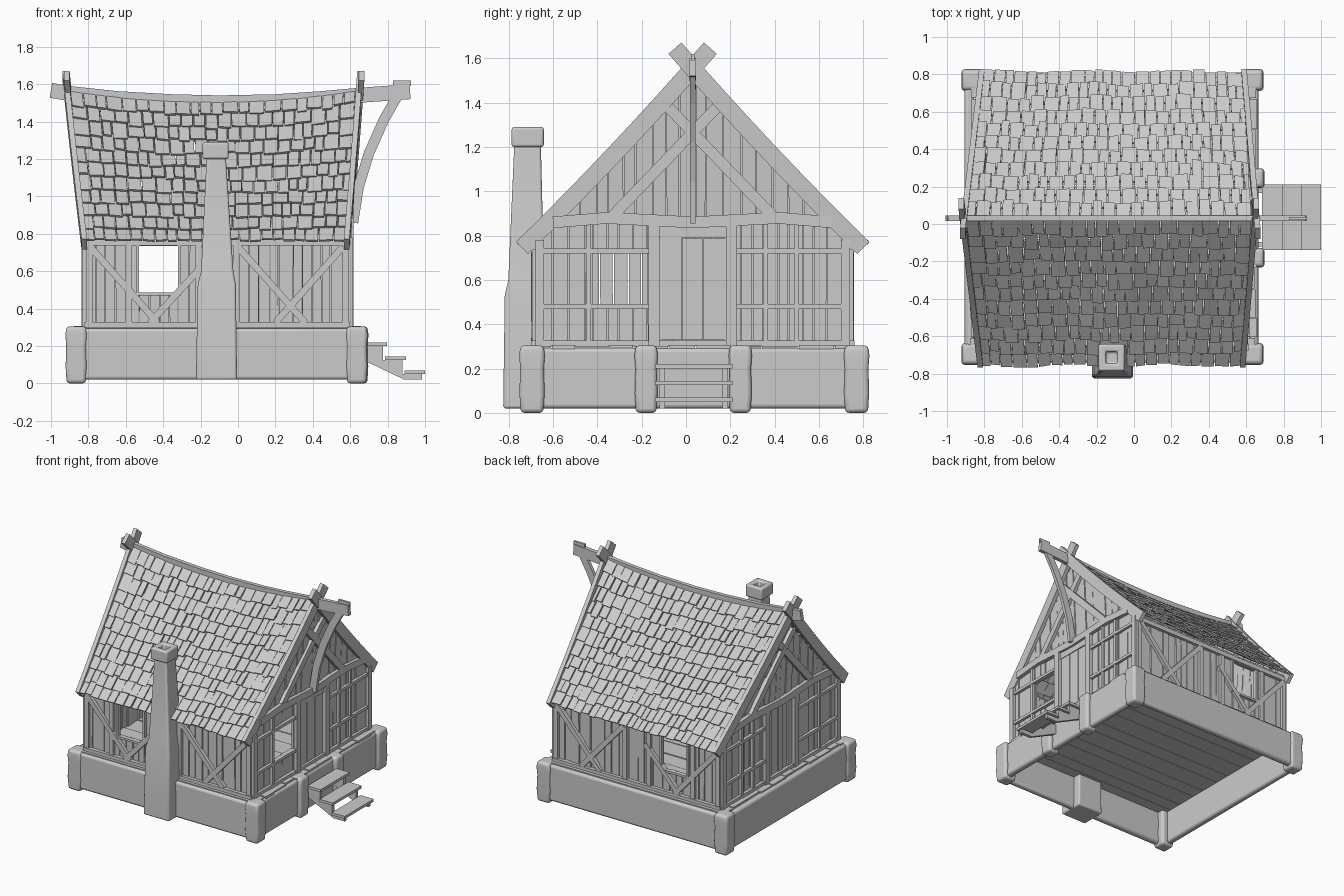
import bpy, bmesh, math, random
from mathutils import Vector as V

random.seed(4)
old = bpy.data.objects.get("Cube")
if old:
    bpy.data.objects.remove(old)

grey = bpy.data.materials.new("plain grey")
grey.use_nodes = True
grey.diffuse_color = (0.6, 0.6, 0.6, 1)
grey.node_tree.nodes["Principled BSDF"].inputs["Base Color"].default_value = (0.6, 0.6, 0.6, 1)

YC = 0.03            # ridge line
XC = -0.11           # middle of the house
GROUND = 0.3         # floor level
rnd = random.uniform


def finish(name, bm, bevel=0):
    bmesh.ops.recalc_face_normals(bm, faces=bm.faces)
    mesh = bpy.data.meshes.new(name)
    bm.to_mesh(mesh)
    bm.free()
    mesh.materials.append(grey)
    ob = bpy.data.objects.new(name, mesh)
    bpy.context.collection.objects.link(ob)
    if bevel:
        mod = ob.modifiers.new("soft edges", "BEVEL")
        mod.width, mod.segments = bevel, 3
        bpy.ops.object.select_all(action="DESELECT")
        ob.select_set(True)
        bpy.context.view_layer.objects.active = ob
        bpy.ops.object.shade_smooth_by_angle(angle=math.radians(40))
    return ob


def loft(bm, rings):
    rows = [[bm.verts.new(p) for p in r] for r in rings]
    n = len(rows[0])
    for a, b in zip(rows, rows[1:]):
        for i in range(n):
            j = (i + 1) % n
            bm.faces.new((a[i], a[j], b[j], b[i]))
    bm.faces.new(rows[0][::-1])
    bm.faces.new(rows[-1])


def prism(bm, pts, off):
    loft(bm, [[V(p) for p in pts], [V(p) + V(off) for p in pts]])


def box(bm, x0, x1, y0, y1, z0, z1):
    prism(bm, [(x0, y0, z0), (x1, y0, z0), (x1, y1, z0), (x0, y1, z0)], (0, 0, z1 - z0))


def sweep(bm, path, width, depth, axis):
    """Rectangular beam along a path; depth lies along axis."""
    path, axis = [V(p) for p in path], V(axis)
    rings = []
    for i, p in enumerate(path):
        t = path[min(i + 1, len(path) - 1)] - path[max(i - 1, 0)]
        side = t.cross(axis).normalized() * width / 2
        d = axis * depth / 2
        rings.append([p + side + d, p - side + d, p - side - d, p + side - d])
    loft(bm, rings)


def rect(x0, x1, y0, y1, z):
    return [V((x0, y0, z)), V((x1, y0, z)), V((x1, y1, z)), V((x0, y1, z))]


def slope(d):
    return -1.13 * d + 0.1 * d * d


# Stone foundation, corner stones and floor
bm = bmesh.new()
box(bm, -0.905, 0.665, -0.74, -0.69, 0.02, 0.295)
box(bm, -0.905, 0.665, 0.76, 0.81, 0.02, 0.295)
box(bm, -0.905, -0.855, -0.72, 0.79, 0.02, 0.293)
box(bm, 0.615, 0.665, -0.72, 0.79, 0.02, 0.293)
finish("foundation_walls", bm, 0.018)

bm = bmesh.new()
stones = [(x, y, 0.055) for x in (-0.865, 0.635) for y in (-0.695, 0.77)]
stones += [(0.645, -0.18, 0.05), (0.645, 0.245, 0.05)]
for x, y, r in stones:
    loft(bm, [rect(x - r * k, x + r * k, y - r * k, y + r * k, z)
              for z, k in ((0, 0.93), (0.09, 1.03), (0.2, 0.97), (0.26, 1.05), (0.305, 0.95))])
finish("foundation_stones", bm, 0.018)

bm = bmesh.new()
y = -0.72
while y < 0.78:
    w = min(rnd(0.1, 0.17), 0.79 - y)
    box(bm, -0.88 + rnd(0, 0.02), 0.64 + rnd(0, 0.02), y, y + w - 0.005, 0.275, GROUND + rnd(0, 0.008))
    y += w
finish("floor_boards", bm)

# Entrance steps
bm = bmesh.new()
for i in range(3):
    x, z = 0.685 + 0.102 * i, 0.22 - 0.075 * i
    box(bm, x, x + 0.111, -0.14, 0.21, z - 0.02, z)
for y in (-0.12, 0.165):
    prism(bm, [(0.66, y, 0.2), (0.775, y, 0.2), (0.775, y, 0.125), (0.88, y, 0.125), (0.88, y, 0.05),
               (0.985, y, 0.05), (0.985, y, 0.02), (0.89, y, 0.02), (0.66, y, 0.13)], (0, 0.025, 0))
finish("entrance_steps", bm)

# Chimney with a hollow cap
bm = bmesh.new()
loft(bm, [rect(-0.225, -0.005, -0.825, -0.63, 0.02), rect(-0.215, -0.012, -0.818, -0.63, 0.53),
          rect(-0.197, -0.025, -0.802, -0.64, 0.6), rect(-0.168, -0.065, -0.775, -0.655, 1.21)])
loft(bm, [rect(-0.19, -0.05, -0.787, -0.642, 1.2), rect(-0.19, -0.05, -0.787, -0.642, 1.29),
          rect(-0.15, -0.09, -0.747, -0.682, 1.29), rect(-0.15, -0.09, -0.747, -0.682, 1.22)])
finish("chimney", bm, 0.012)


def planks(bm, a0, a1, place, z0, top, inward, holes=()):
    """Vertical boards of uneven width; boards are split around openings."""
    a = a0
    while a < a1 - 0.001:
        b = a + rnd(0.045, 0.085)
        for h in holes:
            for edge in h[:2]:
                if a + 0.001 < edge < b + 0.015:
                    b = edge
        if b > a1 - 0.025:
            b = a1
        spans = [(z0, None)]
        for h0, h1, low, high in holes:
            if h0 < (a + b) / 2 < h1:
                spans = [(z0, low), (high, None)]
        out = V(inward) * -rnd(0, 0.008)
        g, lean = 0.0025, rnd(-0.002, 0.002)
        for lo, hi in spans:
            ta, tb = (hi, hi) if hi else (top(a), top(b))
            if min(ta, tb) > lo + 0.01:
                quad = [place(a + g, lo), place(b - g, lo), place(b - g + lean, tb), place(a + g + lean, ta)]
                prism(bm, [V(p) + out for p in quad], V(inward) * 0.016)
        a = b


# Long walls: boards, posts, plates, braces and a window each
WIN = (-0.53, -0.32, 0.485, 0.735)
boards, frame = bmesh.new(), bmesh.new()
for y, s in ((-0.67, -1), (0.73, 1)):
    planks(boards, -0.81, 0.59, lambda a, z: (a, y, z), GROUND, lambda a: 0.8, (0, -s, 0), [WIN])
    f = y + s * 0.008

    def beam(p, q, w=0.035, d=0.03):
        sweep(frame, [(p[0], f, p[1]), (q[0], f, q[1])], w, d, (0, 1, 0))

    for x in (-0.795, -0.585, -0.21, -0.01, 0.575):
        beam((x, GROUND), (x, 0.77), 0.034, 0.034)
    beam((-0.82, 0.755), (0.6, 0.755), 0.035, 0.04)
    beam((-0.82, 0.315), (0.6, 0.315), 0.025, 0.045)
    for p, q in (((-0.79, 0.73), (-0.43, 0.325)), ((-0.18, 0.64), (-0.47, 0.325)),
                 ((0.0, 0.73), (0.36, 0.325)), ((0.56, 0.73), (0.2, 0.325))):
        beam(p, q, 0.036, 0.042)
    x0, x1, z0, z1 = WIN
    for x in (x0 - 0.008, x1 + 0.008):
        beam((x, z0 - 0.015), (x, z1 + 0.015), 0.016)
    beam((x0, z0 - 0.008), (x1, z0 - 0.008), 0.016)


# Gable walls; the entrance end has a door and a window
def roof_under(y):
    return 1.52 + slope(abs(y - YC))


for s in (1, -1):
    x = XC + s * 0.695
    window = (-0.42, -0.175, 0.49, 0.72)
    holes = [window, (-0.11, 0.17, GROUND, 0.8)] if s > 0 else []
    planks(boards, -0.67, 0.73, lambda a, z: (x, a, z), GROUND,
           lambda a: min(0.87, roof_under(a)), (-s, 0, 0), holes)
    lean = lambda a, z: (x + s * 0.05 * (z - 0.86), a, z)
    planks(boards, -0.56, 0.62, lean, 0.86, roof_under, (-s, 0, 0))

    def gbeam(pts, w=0.04, d=0.035):
        sweep(frame, [(x + s * (0.01 + 0.05 * max(0, z - 0.86)), a, z) for a, z in pts], w, d, (1, 0, 0))

    gbeam([(-0.6, 0.86), (-0.36, 0.88), (YC, 0.86), (0.42, 0.88), (0.66, 0.86)], 0.052, 0.045)
    for a in (-0.66, 0.72):
        gbeam([(a, GROUND), (a, 0.78)], 0.04)
    for a in (-0.145, 0.205):
        gbeam([(a, GROUND), (a, 0.87)], 0.05, 0.045)
    for a in (-0.44, 0.36, 0.5):
        gbeam([(a, GROUND), (a, 0.86)], 0.022, 0.024)
    for z in (0.48, 0.73):
        gbeam([(-0.66, z), (-0.16, z)], 0.022, 0.03)
        gbeam([(0.22, z), (0.72, z)], 0.022, 0.03)
    gbeam([(-0.66, 0.315), (0.72, 0.315)], 0.025, 0.03)
    gbeam([(-0.33, 0.89), (0.14, 1.38)], 0.05, 0.036)
    gbeam([(0.39, 0.89), (-0.08, 1.38)], 0.05, 0.044)
finish("wall_boards", boards)
finish("timber_frame", frame)

# Door of three boards
bm = bmesh.new()
for i in range(3):
    y = -0.115 + i * 0.097
    box(bm, 0.565, 0.59 + rnd(0, 0.006), y, y + 0.094, 0.33, 0.785 + rnd(-0.01, 0.01))
box(bm, 0.57, 0.6, -0.13, 0.19, 0.79, 0.85)
finish("door", bm)


# Sagging shingle roof
def roof_point(u, s, side):
    d = 0.77 * s
    x = -0.9 + 0.085 * s + u * (1.53 - 0.13 * s)
    sag = 0.06 * (1 - s) * (1 - (2 * u - 1) ** 2)
    wave = 0.006 * math.sin(u * 17 + side) * s
    return V((x, YC + side * (d + wave), 1.575 + slope(d) - sag))


bm = bmesh.new()
ROWS = 11
for side in (-1, 1):
    normal = V((0, side * 0.72, 0.69))
    for row in range(ROWS):
        u = 0
        while u < 1:
            v = u + rnd(0.032, 0.058)
            if v > 0.98:
                v = 1
            s0 = max(0, (row - 0.15) / ROWS)
            s1 = (row + 1.12 + rnd(-0.12, 0.14)) / ROWS
            s1 = min(s1, 1.01)
            lift, tilt = rnd(0.012, 0.022), rnd(-0.004, 0.004)
            g = rnd(0.0008, 0.003)
            quad = [roof_point(u + g, s0, side), roof_point(v - g, s0, side),
                    roof_point(v - g, s1, side) + normal * (lift + tilt),
                    roof_point(u + g, s1, side) + normal * (lift - tilt)]
            prism(bm, quad, normal * -0.013)
            u = v
finish("roof_shingles", bm)

# Barge boards crossing above the ridge
bm = bmesh.new()
for end in (-1, 1):
    for side in (-1, 1):
        path = []
        for i in range(9):
            d = -0.08 + 0.85 * i / 8
            x = (0.65 - 0.085 * d) if end > 0 else (-0.91 + 0.12 * d)
            path.append((x + side * 0.004, YC + side * d, 1.555 + slope(d)))
        sweep(bm, path, 0.078, 0.03, (1, 0, 0))
finish("barge_boards", bm)

# Ridge beam, its peg and the curved brace
bm = bmesh.new()
sweep(bm, [(-1, YC, 1.567), (-0.9, YC, 1.55), (-0.65, YC, 1.523), (-0.35, YC, 1.506), (-0.1, YC, 1.5),
           (0.2, YC, 1.506), (0.45, YC, 1.523), (0.64, YC, 1.54), (0.92, YC, 1.56)], 0.08, 0.03, (0, 1, 0))
box(bm, 0.83, 0.925, YC - 0.008, YC + 0.008, 1.59, 1.62)
finish("ridge_beam", bm)
bm = bmesh.new()
sweep(bm, [(0.86, YC, 1.55), (0.78, YC, 1.41), (0.7, YC, 1.23), (0.645, YC, 1.05), (0.615, YC, 0.86)],
      0.055, 0.024, (0, 1, 0))
finish("ridge_brace", bm)
